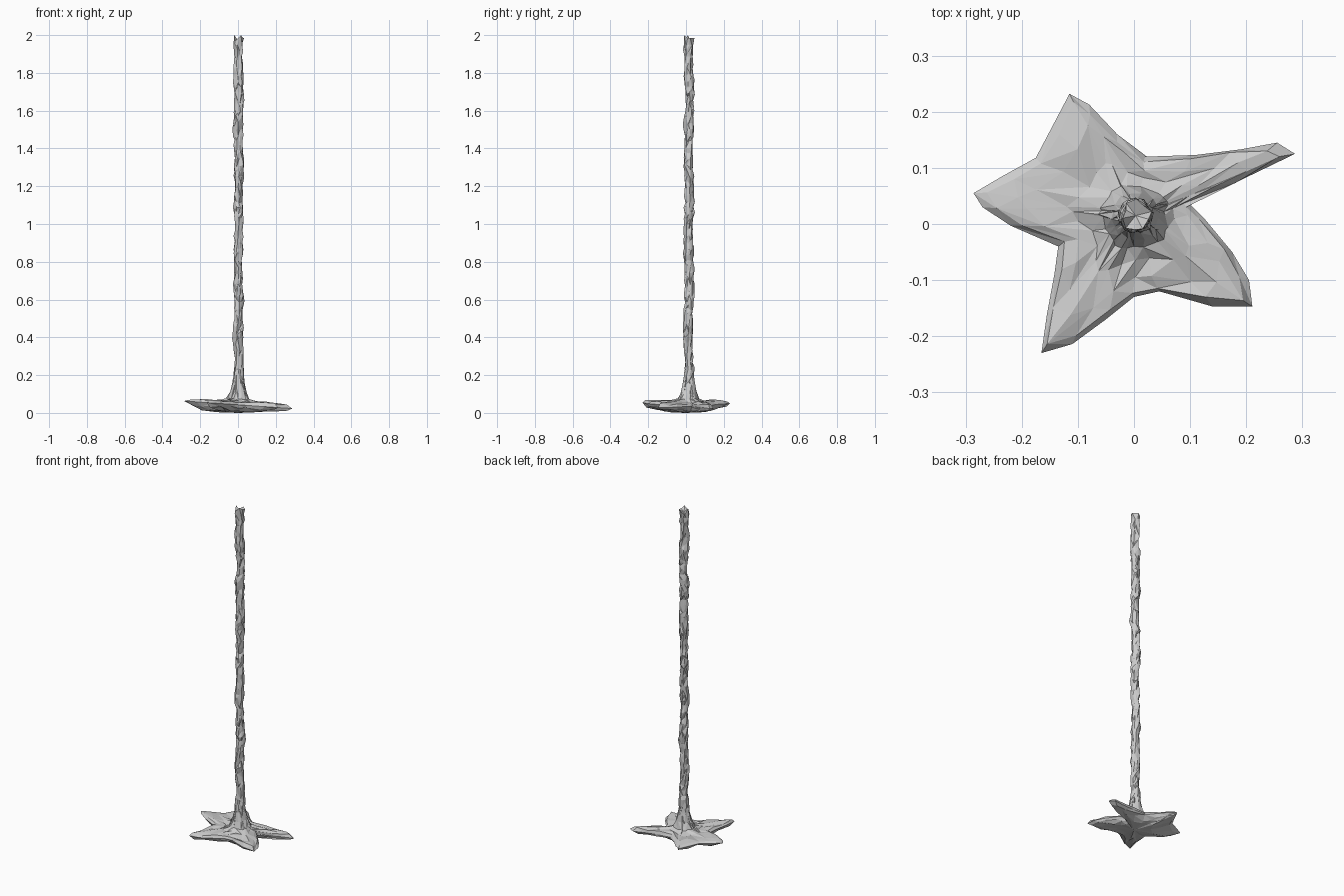
import bpy, bmesh, math, random
from mathutils import Vector

if "Cube" in bpy.data.objects:
    bpy.data.objects.remove(bpy.data.objects["Cube"])

random.seed(7)
CENTRE = Vector((0.003, 0.015, 0))


def jit(a):
    return random.uniform(-a, a)


def loft(name, rings, cap_low, cap_high):
    """Skin a stack of closed rings with triangles and close both ends with a fan."""
    bm = bmesh.new()
    vs = [[bm.verts.new(p) for p in r] for r in rings]
    n = len(vs[0])
    for a, b in zip(vs, vs[1:]):
        for i in range(n):
            j = (i + 1) % n
            if random.random() < 0.5:
                bm.faces.new((a[i], a[j], b[j]))
                bm.faces.new((a[i], b[j], b[i]))
            else:
                bm.faces.new((a[i], a[j], b[i]))
                bm.faces.new((a[j], b[j], b[i]))
    for ring, tip in ((vs[0], cap_low), (vs[-1], cap_high)):
        c = bm.verts.new(tip)
        for i in range(n):
            bm.faces.new((ring[i], ring[(i + 1) % n], c))
    bmesh.ops.recalc_face_normals(bm, faces=bm.faces)
    mesh = bpy.data.meshes.new(name)
    bm.to_mesh(mesh)
    bm.free()
    obj = bpy.data.objects.new(name, mesh)
    bpy.context.collection.objects.link(obj)
    return obj


# Root base: five-armed outline, counter-clockwise
outline = [(0.287, 0.125), (0.255, 0.145), (0.19, 0.133), (0.11, 0.123),
           (0.02, 0.12), (-0.03, 0.16), (-0.08, 0.213), (-0.115, 0.232),
           (-0.145, 0.175), (-0.175, 0.118), (-0.235, 0.085), (-0.286, 0.055),
           (-0.27, 0.03), (-0.22, -0.003), (-0.135, -0.04), (-0.142, -0.09),
           (-0.155, -0.16), (-0.165, -0.23), (-0.11, -0.214), (-0.05, -0.17),
           (0.0, -0.13), (0.045, -0.12), (0.14, -0.147), (0.211, -0.147),
           (0.205, -0.1), (0.175, -0.05), (0.125, 0.01), (0.1, 0.035),
           (0.2, 0.083)]


def star_ring(reach, radius, z, slope, noise):
    """Blend between a circle of the stem (reach 0) and the outline (reach 1)."""
    pts = []
    for x, y in outline:
        d = Vector((x, y, 0)) - CENTRE
        core = d.normalized() * radius
        p = CENTRE + core.lerp(d, reach)
        p.x += jit(noise)
        p.y += jit(noise)
        p.z = max(0.002, z - slope * p.x + jit(noise * 1.3))
        pts.append(p)
    return pts


base_rings = [star_ring(*a) for a in (
    (0.25, 0.05, 0.006, 0.0, 0.003),
    (0.6, 0.05, 0.014, 0.03, 0.006),
    (0.88, 0.05, 0.029, 0.05, 0.006),
    (1.0, 0.05, 0.043, 0.07, 0.0),
    (0.9, 0.05, 0.057, 0.06, 0.005),
    (0.65, 0.05, 0.060, 0.05, 0.006),
    (0.3, 0.05, 0.062, 0.03, 0.004),
    (0.06, 0.05, 0.073, 0.0, 0.004),
    (0.0, 0.042, 0.11, 0.0, 0.004),
    (0.0, 0.03, 0.16, 0.0, 0.004),
    (0.0, 0.02, 0.23, 0.0, 0.003))]
loft("root_base", base_rings, (0, 0, 0), (0.003, 0.015, 0.24))

# Trunk: thin, gnarled pole with a ragged top
SIDES, LEVELS = 10, 58
pole_rings = []
grain = [jit(0.003) for _ in range(SIDES)]
for k in range(LEVELS + 1):
    t = k / LEVELS
    z = 0.14 + 1.84 * t
    r = 0.0235 + 0.0022 * math.sin(k * 0.9) + (0.006 if k == 0 else 0)
    cx = CENTRE.x + 0.002 * math.sin(k * 0.55) + jit(0.0015)
    cy = CENTRE.y + 0.003 * math.sin(k * 0.41 + 1) + jit(0.002)
    ring = []
    for i in range(SIDES):
        a = 2 * math.pi * i / SIDES + k * 0.08 + jit(0.15)
        rr = r + grain[i] + jit(0.0055)
        dz = random.choice((0.02, -0.01, 0.005)) if k == LEVELS else jit(0.011)
        ring.append((cx + rr * math.cos(a), cy + rr * math.sin(a), z + dz))
    pole_rings.append(ring)
loft("trunk", pole_rings, (0.003, 0.015, 0.14), (0.003, 0.015, 1.97))
